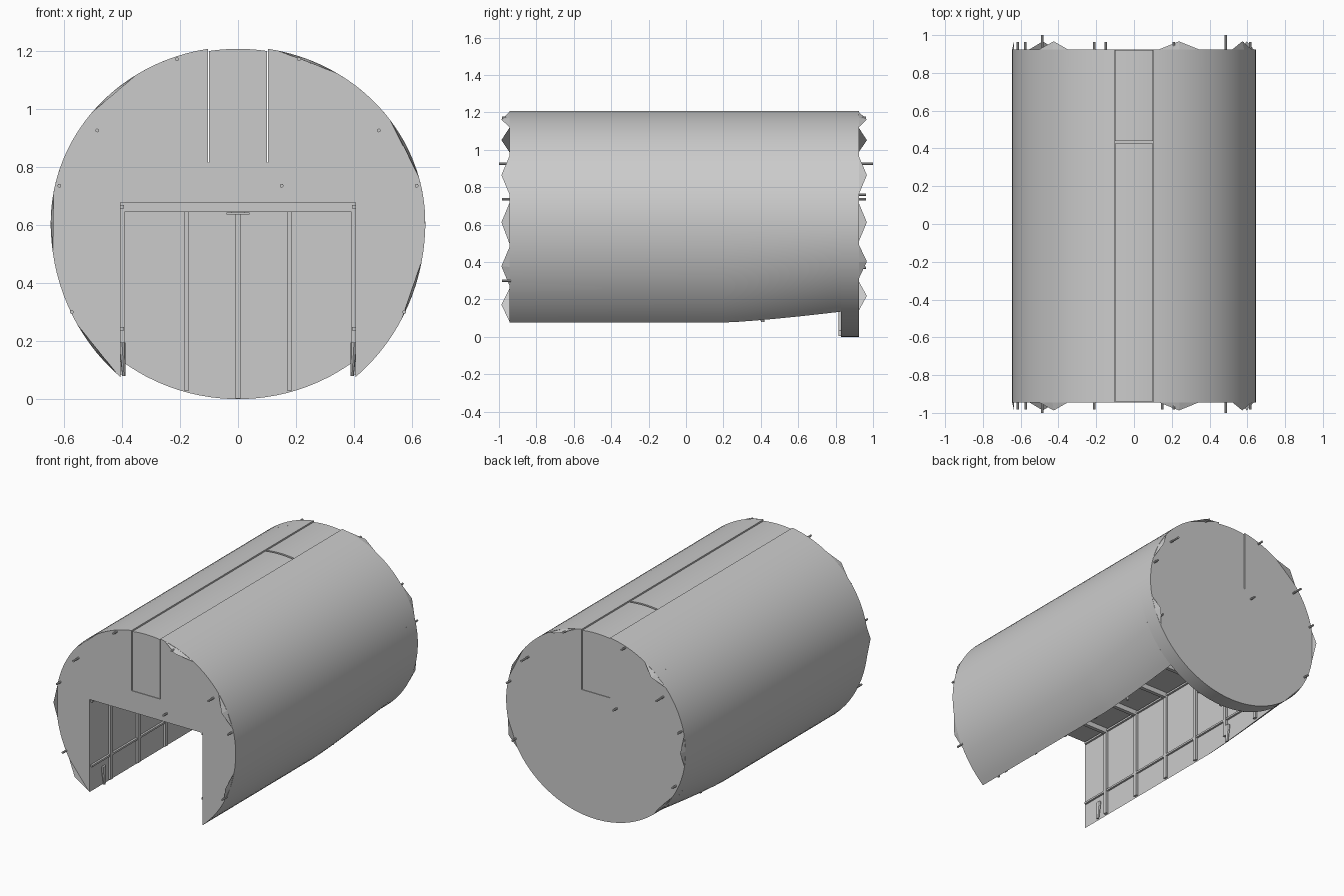
import bpy, bmesh, math
from mathutils import Matrix

if "Cube" in bpy.data.objects:
    bpy.data.objects.remove(bpy.data.objects["Cube"])

RX, RZ, CZ = 0.645, 0.607, 0.607      # outer ellipse
FRONT, BACK, WALL = -0.945, 0.925, 0.83
TW, TH = 0.405, 0.677                 # tunnel half width and height
SW, SZ = 0.103, 0.815                 # top slot half width and floor


def finish(bm, name, smooth=False):
    bmesh.ops.recalc_face_normals(bm, faces=bm.faces)
    me = bpy.data.meshes.new(name)
    bm.to_mesh(me)
    bm.free()
    ob = bpy.data.objects.new(name, me)
    bpy.context.collection.objects.link(ob)
    if smooth:
        bpy.ops.object.select_all(action='DESELECT')
        ob.select_set(True)
        bpy.context.view_layer.objects.active = ob
        bpy.ops.object.shade_smooth_by_angle(angle=math.radians(30))
    return ob


def loft(name, sections):
    """Skin a list of (y, [(x, z), ...]) sections and cap both ends."""
    bm = bmesh.new()
    rings = [[bm.verts.new((x, y, z)) for x, z in pts] for y, pts in sections]
    n = len(rings[0])
    for a, b in zip(rings, rings[1:]):
        for i in range(n):
            j = (i + 1) % n
            bm.faces.new((a[i], a[j], b[j], b[i]))
    bm.faces.new(rings[0])
    bm.faces.new(rings[-1])
    return finish(bm, name, True)


def boxes(name, items):
    """Several boxes in one object, each (x0, x1, y0, y1, z0, z1)."""
    bm = bmesh.new()
    for x0, x1, y0, y1, z0, z1 in items:
        m = Matrix.Translation(((x0 + x1) / 2, (y0 + y1) / 2, (z0 + z1) / 2))
        m = m @ Matrix.Diagonal((x1 - x0, y1 - y0, z1 - z0, 1))
        bmesh.ops.create_cube(bm, size=1, matrix=m)
    return finish(bm, name)


def lower_rz(y):
    f = min(1, max(0, (y - 0.2) / (WALL - 0.2)))
    return 0.682 + (RZ - 0.682) * f ** 1.3


def rim(t, y, s=1.0):
    rz = RZ if math.sin(t) > 0 else lower_rz(y)
    return s * RX * math.cos(t), CZ + s * rz * math.sin(t)


def half_arc(t0, y, n=40):
    t1 = math.acos(SW / RX)
    return [rim(t0 + (t1 - t0) * i / n, y) for i in range(n + 1)]


def mirrored(right):
    return right + [(-x, z) for x, z in reversed(right)]


# Main shell: round outside, tunnel below, slot along the top
t0 = -math.acos(TW / RX)
ys = [FRONT] + [0.2 + (WALL - 0.2) * i / 8 for i in range(9)]
loft("shell", [(y, mirrored([(TW, TH)] + half_arc(t0, y) + [(SW, SZ)])) for y in ys])

# Closed back plate reaching the ground
plate = mirrored(half_arc(-math.pi / 2 + 0.02, BACK, 48) + [(SW, SZ)])
loft("back_plate", [(WALL, plate), (BACK, plate)])

# Slightly sunken top panels filling the slot, split by a narrow gap
top = [(0.1 - 0.2 * i / 8, 0) for i in range(9)]
top = [(x, CZ - 0.008 + RZ * math.sqrt(1 - (x / RX) ** 2)) for x, _ in top]
panel = [(0.1, SZ)] + top + [(-0.1, SZ)]
loft("top_panel_front", [(FRONT + 0.004, panel), (0.426, panel)])
loft("top_panel_back", [(0.44, panel), (BACK - 0.004, panel)])

# Tunnel frames, side rails and back wall battens
frames = []
for i in range(6):
    y = -0.74 + 0.282 * i
    frames.append((-TW, TW, y - 0.012, y + 0.012, 0.645, TH))
    for s in (-1, 1):
        frames.append((*sorted((s * TW, s * 0.39)), y - 0.012, y + 0.012, 0.085 if y < 0.3 else 0.13, 0.66))
boxes("tunnel_frames", frames)
boxes("side_rails", [(*sorted((s * TW, s * 0.392)), FRONT + 0.01, WALL, z - 0.006, z + 0.006)
                     for s in (-1, 1) for z in (0.243, 0.663)])
boxes("back_wall_battens", [(x - 0.009, x + 0.009, WALL - 0.015, WALL, z, 0.65)
                            for x, z in ((-0.177, 0.03), (0, 0.003), (0.177, 0.03))])
boxes("latch_block", [(-0.022, 0.022, 0.75, WALL, 0.642, TH),
                      (-0.04, 0.04, 0.74, WALL, 0.636, 0.643)])

# Tapered handles inside the tunnel
bm = bmesh.new()
for s in (-1, 1):
    for y in (-0.81, 0.41):
        m = Matrix.Translation((s * 0.396, y, 0.137))
        m = m @ Matrix.Rotation(s * 0.06, 4, 'Y') @ Matrix.Diagonal((0.6, 1, 1, 1))
        bmesh.ops.create_cone(bm, cap_ends=True, segments=8, radius1=0.01,
                              radius2=0.019, depth=0.115, matrix=m)
finish(bm, "handles")


# Round pins on both ends
def pins(name, places, y, out):
    bm = bmesh.new()
    for x, z in places:
        length = 0.055 if 0.9 < z < 1 else 0.038
        length = (1.0 - abs(y)) if 0.9 < z < 1 else length
        m = Matrix.Translation((x, y + out * (length - 0.01) / 2 + out * 0.005 - out * 0.005, z))
        m = Matrix.Translation((x, y + out * (length / 2 - 0.005), z))
        m = m @ Matrix.Rotation(math.pi / 2, 4, 'X')
        bmesh.ops.create_cone(bm, cap_ends=True, segments=10, radius1=0.0065,
                              radius2=0.0065, depth=length + 0.01, matrix=m)
    finish(bm, name, True)


sides = [(0.485, 0.925), (0.615, 0.735)]
pins("front_pins", [(s * x, z) for s in (-1, 1)
                    for x, z in sides + [(0.21, 1.17), (0.573, 0.3)]] + [(0.15, 0.735)], FRONT, -1)
pins("back_pins", [(s * x, z) for s in (-1, 1)
                   for x, z in sides + [(0.21, 1.17), (0.575, 0.37)]] + [(-0.15, 0.76)], BACK, 1)

# Pointed rim tabs on both ends
spans = [(58, 78), (123, 141), (15, 36), (170, 189), (-29, -11), (211, 230)]
for name, y, out in (("front_rim_tabs", FRONT, -1), ("back_rim_tabs", BACK, 1)):
    bm = bmesh.new()
    for a, b in spans:
        a, b = math.radians(a), math.radians(b)
        pts = []
        for t, s, dy in ((a, 1, 0), ((a + b) / 2, 1, 0), (b, 1, 0), ((a + b) / 2, 0.985, 0.042)):
            x, z = rim(t, y, s)
            pts.append(bm.verts.new((x, y + out * dy, z)))
        p, q, r, tip = pts
        for f in ((p, q, tip), (q, r, tip), (p, r, tip), (p, q, r)):
            bm.faces.new(f)
    finish(bm, name)
